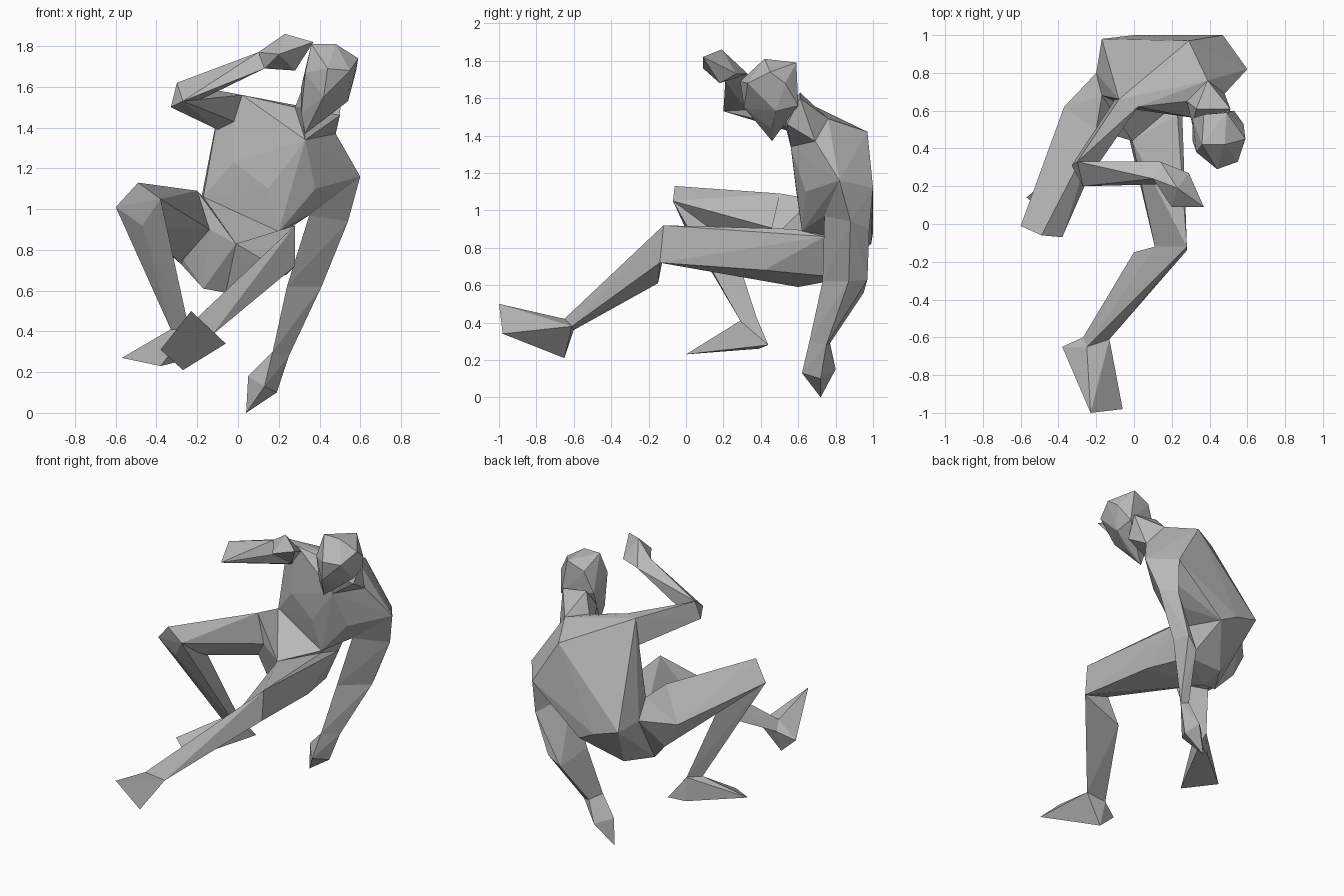
import bpy
import bmesh

default_cube = bpy.data.objects.get("Cube")
if default_cube:
    bpy.data.objects.remove(default_cube, do_unlink=True)

grey = bpy.data.materials.new("plain_grey")
grey.use_nodes = True
colour = (.48, .48, .48, 1)
grey.diffuse_color = colour
grey.node_tree.nodes["Principled BSDF"].inputs["Base Color"].default_value = colour

# Body landmarks: head and neck
head = dict(
    crown_right=(.36, .42, 1.81),
    crown_left=(.48, .42, 1.81),
    temple_left=(.59, .45, 1.74),
    skull_side_left=(.58, .53, 1.68),
    skull_back_left=(.49, .59, 1.79),
    skull_back_right=(.37, .58, 1.74),
    brow_left=(.55, .33, 1.68),
    brow_middle=(.44, .29, 1.69),
    brow_right=(.33, .38, 1.67),
    nose=(.42, .31, 1.55),
    cheek_right=(.31, .44, 1.47),
    chin_right=(.33, .46, 1.37),
    chin_left=(.42, .45, 1.44),
    jaw_left=(.54, .48, 1.53),
    nape_left=(.53, .6, 1.56),
    nape_right=(.31, .56, 1.6),
)
neck = dict(
    neck_front_right=(.31, .52, 1.5),
    neck_front_left=(.5, .54, 1.46),
    neck_back_left=(.51, .61, 1.6),
    neck_back_right=(.33, .61, 1.63),
)
neck_base = dict(
    throat=(.33, .56, 1.34),
    neck_base_right=(.28, .65, 1.5),
    neck_base_back=(.39, .76, 1.49),
    neck_base_left=(.48, .69, 1.37),
)

# Trunk landmarks, leaning towards the left side
trunk = dict(
    right_shoulder_top=(-.08, .66, 1.57),
    right_shoulder_front=(.02, .62, 1.56),
    right_armpit_front=(-.02, .62, 1.43),
    right_armpit_back=(-.1, .66, 1.39),
    upper_back=(.29, .97, 1.42),
    left_shoulder_side=(.6, .82, 1.16),
    left_shoulder_back=(.47, 1, 1.12),
    left_armpit=(.35, .74, .97),
    chest_left=(.38, .64, 1.1),
    chest_middle=(.15, .59, 1.1),
    ribs_right=(-.02, .61, 1.23),
    waist_right=(-.17, .68, 1.06),
    flank_right=(-.2, .8, .95),
    belly_left=(.2, .62, .89),
    low_back_left=(.12, .99, .82),
    low_back_middle=(0, 1, .88),
    low_back_right=(-.17, .98, .93),
)
pelvis = dict(
    crotch=(-.01, .44, .83),
    seat_right=(-.17, .58, .61),
    seat_middle=(-.06, .6, .59),
    seat_back=(-.06, .76, .62),
    seat_left=(.16, .73, .65),
)
right_thigh_root = dict(
    right_hip_top=(-.2, .5, 1.09),
    right_hip_inner=(-.14, .48, .9),
    right_hip_outer=(-.37, .62, .9),
    right_hip_low=(-.28, .63, .73),
)

# Right arm landmarks, bent with the hand raised
right_elbow = dict(
    right_elbow_top=(-.3, .33, 1.62),
    right_elbow_outer=(-.33, .31, 1.5),
    right_elbow_tip=(-.27, .2, 1.53),
    right_elbow_inner=(-.2, .33, 1.53),
)
right_wrist = dict(
    right_wrist_back=(.14, .33, 1.73),
    right_wrist_top=(.1, .24, 1.77),
    right_wrist_low=(.13, .21, 1.69),
)
right_hand = dict(
    right_knuckle_top=(.23, .19, 1.86),
    right_fingertip=(.37, .09, 1.82),
    right_thumb=(.29, .27, 1.73),
    right_palm_low=(.28, .18, 1.68),
    right_palm_front=(.2, .09, 1.76),
)

# Left arm landmarks, hanging to the ground
left_elbow = dict(
    left_elbow_outer=(.41, .87, .62),
    left_elbow_back=(.37, .97, .63),
    left_elbow_tip=(.29, .95, .56),
    left_elbow_inner=(.24, .73, .62),
)
left_arm_bulge = dict(
    left_arm_outer=(.54, .88, .94),
    left_arm_back=(.46, .98, .9),
)
left_wrist = dict(
    left_wrist_inner=(.17, .66, .3),
    left_wrist_outer=(.25, .75, .28),
    left_wrist_back=(.2, .77, .29),
)
left_hand = dict(
    left_knuckle_inner=(.05, .71, .18),
    left_thumb=(.13, .62, .13),
    left_palm_back=(.14, .8, .15),
    left_palm_outer=(.19, .72, .1),
    left_fingertip=(.04, .72, 0),
)

# Right leg landmarks, knee raised
right_knee = dict(
    right_knee_top=(-.49, -.06, 1.13),
    right_knee_outer=(-.6, -.01, 1.01),
    right_knee_inner=(-.38, -.07, 1.05),
    right_knee_front=(-.47, -.01, .92),
    right_knee_under=(-.42, .22, .91),
)
right_ankle = dict(
    right_ankle_outer=(-.33, .29, .41),
    right_ankle_inner=(-.24, .29, .41),
    right_ankle_back=(-.27, .38, .42),
)
right_foot = dict(
    right_heel_inner=(-.17, .44, .28),
    right_heel_outer=(-.27, .39, .26),
    right_toe_outer=(-.57, .14, .27),
    right_toe_inner=(-.38, 0, .23),
)

# Left leg landmarks, stretched forwards
left_knee = dict(
    left_knee_top=(.28, -.12, .92),
    left_knee_outer=(.28, -.14, .72),
    left_knee_inner=(.11, -.12, .76),
)
left_thigh_root = dict(
    left_groin_top=(.23, .58, .9),
    left_hip_outer=(.25, .74, .86),
    left_thigh_side=(.24, .42, .68),
    left_thigh_under=(0, .4, .66),
)
left_calf = dict(
    left_knee_under=(0, -.15, .61),
)
left_ankle = dict(
    left_ankle_top=(-.25, -.65, .42),
    left_ankle_outer=(-.13, -.61, .38),
    left_ankle_under=(-.27, -.6, .36),
)
left_foot = dict(
    left_toe_inner=(-.23, -1, .5),
    left_toe_outer=(-.06, -.98, .34),
    left_heel=(-.27, -.65, .21),
    left_heel_inner=(-.38, -.65, .31),
)


def pick(group, names):
    """Take a few named landmarks from a group."""
    return {key: group[key] for key in names.split()}


def faceted_part(name, *groups):
    """Wrap landmark groups in flat facets."""
    bm = bmesh.new()
    for point in {p for group in groups for p in group.values()}:
        bm.verts.new(point)
    result = bmesh.ops.convex_hull(bm, input=bm.verts[:])
    unused = {v for v in result["geom_interior"] if isinstance(v, bmesh.types.BMVert)}
    bmesh.ops.delete(bm, geom=list(unused), context="VERTS")
    bmesh.ops.recalc_face_normals(bm, faces=bm.faces[:])
    mesh = bpy.data.meshes.new(name)
    bm.to_mesh(mesh)
    bm.free()
    mesh.materials.append(grey)
    bpy.context.collection.objects.link(bpy.data.objects.new(name, mesh))


# Head and trunk
faceted_part("head", head)
faceted_part("neck", neck, neck_base)
faceted_part("torso", trunk, neck_base)
faceted_part("pelvis", pelvis, pick(
    trunk, "waist_right flank_right belly_left low_back_left low_back_middle low_back_right"))
faceted_part("right_hip", right_thigh_root,
             pick(trunk, "waist_right flank_right"),
             pick(pelvis, "crotch seat_right seat_middle"))

# Arms
faceted_part("right_upper_arm", right_elbow, pick(
    trunk, "right_shoulder_top right_shoulder_front right_armpit_front right_armpit_back"))
faceted_part("right_forearm", right_elbow, right_wrist)
faceted_part("right_hand", right_wrist, right_hand)
faceted_part("left_shoulder", left_arm_bulge, pick(
    trunk, "left_shoulder_side left_shoulder_back left_armpit"))
faceted_part("left_upper_arm", left_arm_bulge, left_elbow, pick(trunk, "left_armpit"))
faceted_part("left_forearm", left_elbow, left_wrist)
faceted_part("left_hand", left_wrist, left_hand)

# Legs
faceted_part("right_thigh", right_knee, right_thigh_root)
faceted_part("right_shin", right_knee, right_ankle)
faceted_part("right_foot", right_ankle, right_foot)
faceted_part("left_thigh", left_knee, left_thigh_root,
             pick(pelvis, "crotch seat_middle seat_left"))
faceted_part("left_shin", left_knee, left_calf, left_ankle)
faceted_part("left_foot", left_ankle, left_foot)
